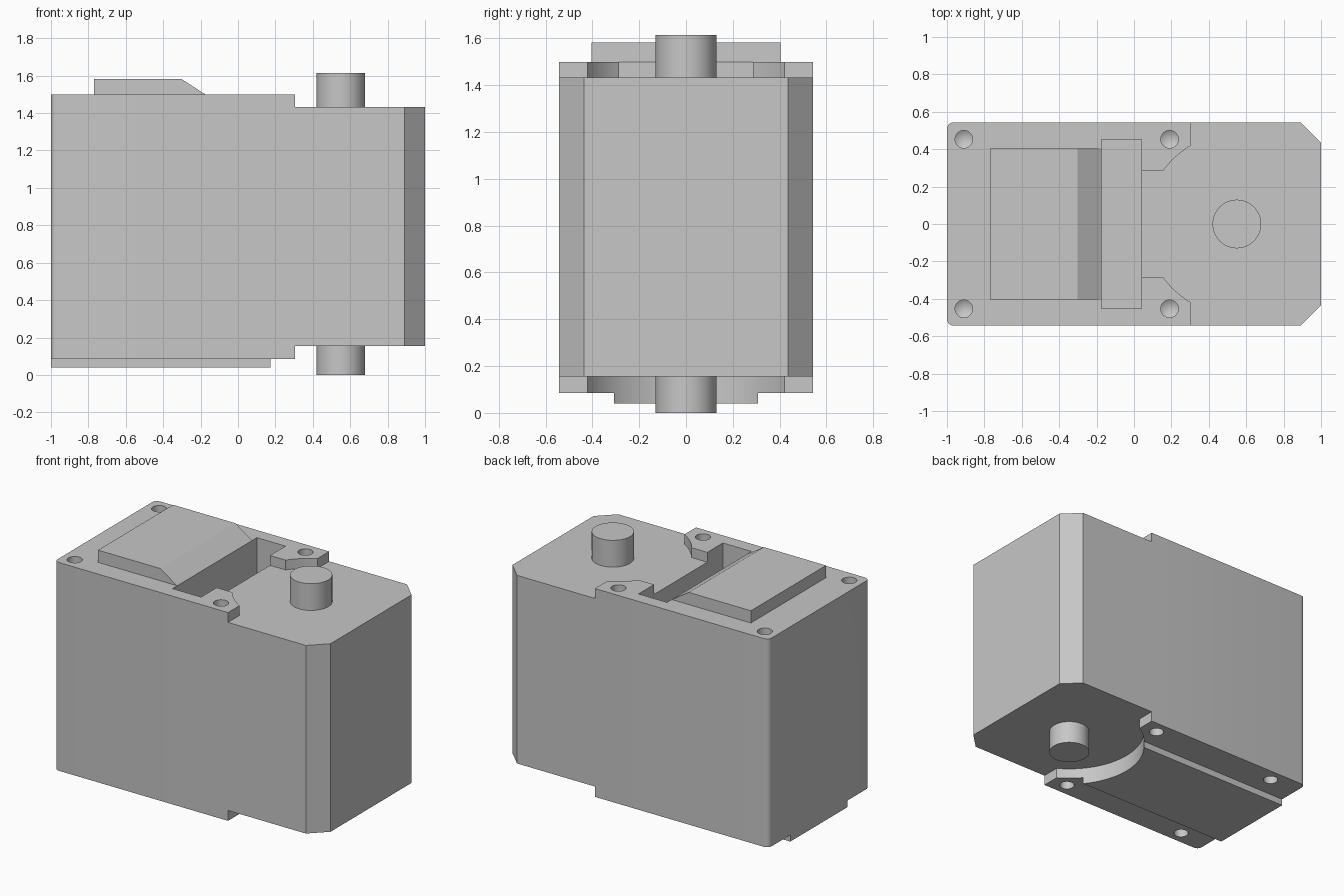
import bpy
import bmesh
from math import atan2, cos, pi, radians, sin
from mathutils import Matrix

cube = bpy.data.objects.get("Cube")
if cube:
    bpy.data.objects.remove(cube, do_unlink=True)

grey = bpy.data.materials.new("plain_grey")
grey.use_nodes = True
colour = (0.57, 0.57, 0.57, 1)
grey.diffuse_color = colour
grey.node_tree.nodes["Principled BSDF"].inputs["Base Color"].default_value = colour

HALF_Y = 0.543                # half width of the case
SHAFT_X, SHAFT_R = 0.55, 0.13
DECK_TOP, DECK_BOTTOM = 1.433, 0.155
LID_TOP = 1.5
RECESS_R = 0.486              # round clearance about the shaft


def finish(name, bm):
    bmesh.ops.recalc_face_normals(bm, faces=bm.faces)
    mesh = bpy.data.meshes.new(name)
    bm.to_mesh(mesh)
    bm.free()
    mesh.materials.append(grey)
    obj = bpy.data.objects.new(name, mesh)
    bpy.context.collection.objects.link(obj)
    return obj


def prism(name, points, low, high, axis="z"):
    """Extrude a closed profile: (x, y) along z, or (x, z) along y."""
    place = (lambda a, b, c: (a, b, c)) if axis == "z" else (lambda a, b, c: (a, c, b))
    bm = bmesh.new()
    face = bm.faces.new([bm.verts.new(place(a, b, low)) for a, b in points])
    extruded = bmesh.ops.extrude_face_region(bm, geom=[face])["geom"]
    moved = [v for v in extruded if isinstance(v, bmesh.types.BMVert)]
    bmesh.ops.translate(bm, verts=moved, vec=place(0, 0, high - low))
    return finish(name, bm)


def box(name, x0, x1, y0, y1, z0, z1):
    return prism(name, [(x0, y0), (x1, y0), (x1, y1), (x0, y1)], z0, z1)


def arc(cx, cy, r, start, end, steps):
    angles = [start + (end - start) * i / steps for i in range(steps + 1)]
    return [(cx + r * cos(a), cy + r * sin(a)) for a in angles]


def cylinder(name, x, y, r, z0, z1, sides=64, tip=0):
    """Cylinder from z0 to z1, with an optional drill point past z1."""
    bm = bmesh.new()
    bmesh.ops.create_cone(bm, cap_ends=True, segments=sides, radius1=r, radius2=r,
                          depth=abs(z1 - z0),
                          matrix=Matrix.Translation((x, y, (z0 + z1) / 2)))
    if tip:
        caps = [f for f in bm.faces if len(f.verts) > 4
                and abs(f.calc_center_median().z - z1) < 0.001]
        for v in bmesh.ops.poke(bm, faces=caps)["verts"]:
            v.co.z += tip
    return finish(name, bm)


def mirrored(points):
    return points + [(x, -y) for x, y in reversed(points)]


def cut(target, cutter):
    cutter.hide_render = True
    mod = target.modifiers.new("cut", "BOOLEAN")
    mod.operation = "DIFFERENCE"
    mod.solver = "EXACT"
    mod.object = cutter
    bpy.context.view_layer.objects.active = target
    bpy.ops.object.modifier_apply(modifier=mod.name)
    bpy.data.objects.remove(cutter, do_unlink=True)


# Case: one block, bevelled at one end and slightly rounded at the other
round_r = 0.035
outline = [(1, 0.435), (0.89, HALF_Y)]
outline += arc(-1 + round_r, HALF_Y - round_r, round_r, pi / 2, pi, 6)
case = prism("case", mirrored(outline), 0.04, LID_TOP)

# Lower decks around the shaft, top and bottom
outer = atan2(0.42, -0.245)
inner = atan2(0.285, -0.39)
lip = [(1.2, 0.7), (0.305, 0.7)]
top_edge = lip + arc(SHAFT_X, 0, RECESS_R, outer, inner, 8) + [(0.0, 0.285)]
cut(case, prism("top_recess", mirrored(top_edge), DECK_TOP, 1.7))
bottom_edge = lip + arc(SHAFT_X, 0, RECESS_R, outer, 2 * pi - outer, 32)
bottom_edge += [(0.305, -0.7), (1.2, -0.7)]
cut(case, prism("bottom_recess", bottom_edge, -0.1, DECK_BOTTOM))

# Deep cross slot beside the raised cover
cut(case, box("cross_slot", -0.175, 0.04, -0.453, 0.453, 1.2, 1.7))

# Steps beside the central bottom strip, and the screw holes
for side in (-1, 1):
    y0, y1 = sorted((side * 0.308, side * 0.7))
    cut(case, box("bottom_step", -1.2, 0.6, y0, y1, -0.1, 0.085))
    for x in (-0.91, 0.19):
        cut(case, cylinder("top_hole", x, side * 0.453, 0.047, 1.6, 1.38, 32, -0.03))
    for x in (-0.78, 0.19):
        cut(case, cylinder("bottom_hole", x, side * 0.453, 0.047, -0.02, 0.2, 32, 0.03))

# Raised cover with a sloping end
cover = prism("raised_cover",
              [(-0.77, 1.48), (-0.77, 1.583), (-0.303, 1.583),
               (-0.175, LID_TOP), (-0.2, 1.48)], -0.403, 0.403, "y")

# Shaft stubs
top_shaft = cylinder("top_shaft", SHAFT_X, 0, SHAFT_R, DECK_TOP - 0.02, 1.615)
bottom_shaft = cylinder("bottom_shaft", SHAFT_X, 0, SHAFT_R, 0, DECK_BOTTOM + 0.02)

# Smooth round surfaces, keep the hard edges
bpy.ops.object.select_all(action="DESELECT")
for obj in (case, top_shaft, bottom_shaft):
    obj.select_set(True)
bpy.context.view_layer.objects.active = case
bpy.ops.object.shade_smooth_by_angle(angle=radians(25))
